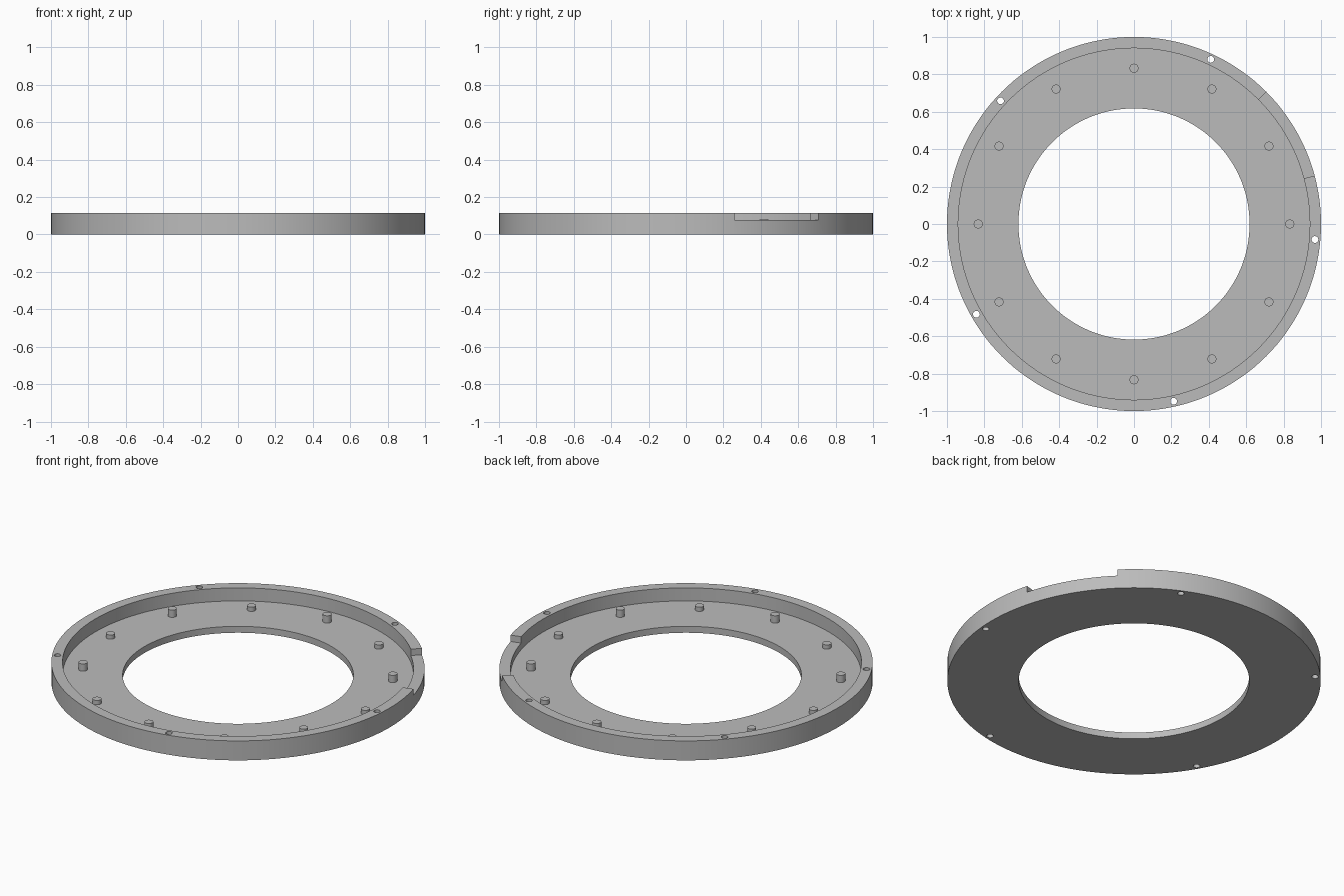
import bpy
import bmesh
from math import radians, cos, sin
from mathutils import Matrix

cube = bpy.data.objects.get("Cube")
if cube:
    bpy.data.objects.remove(cube, do_unlink=True)

HEIGHT, FLOOR, NOTCH_Z = 0.115, 0.038, 0.077
OUTER, RIM, HOLE = 1.0, 0.94, 0.618
PEG_RING, BOLT_RING = 0.833, 0.971

grey = bpy.data.materials.new("plain grey")
grey.use_nodes = True
colour = (0.5, 0.5, 0.5, 1)
grey.diffuse_color = colour
grey.node_tree.nodes["Principled BSDF"].inputs["Base Color"].default_value = colour


def polar(r, degrees, z=0):
    a = radians(degrees)
    return (r * cos(a), r * sin(a), z)


def make_object(name, bm):
    bmesh.ops.recalc_face_normals(bm, faces=bm.faces)
    mesh = bpy.data.meshes.new(name)
    bm.to_mesh(mesh)
    bm.free()
    mesh.materials.append(grey)
    ob = bpy.data.objects.new(name, mesh)
    bpy.context.collection.objects.link(ob)
    return ob


def add_cylinder(bm, r, location, z0, z1, sides=24):
    place = Matrix.Translation((location[0], location[1], (z0 + z1) / 2))
    bmesh.ops.create_cone(bm, cap_ends=True, segments=sides, radius1=r, radius2=r,
                          depth=z1 - z0, matrix=place)


def smooth(ob):
    bpy.ops.object.select_all(action='DESELECT')
    ob.select_set(True)
    bpy.context.view_layer.objects.active = ob
    bpy.ops.object.shade_smooth_by_angle(angle=radians(30))


# Ring with a raised outer rim, turned from its cross-section
bm = bmesh.new()
section = [(HOLE, 0), (OUTER, 0), (OUTER, HEIGHT), (RIM, HEIGHT), (RIM, FLOOR), (HOLE, FLOOR)]
verts = [bm.verts.new((r, 0, z)) for r, z in section]
edges = [bm.edges.new((v, verts[i - 1])) for i, v in enumerate(verts)]
bmesh.ops.spin(bm, geom=verts + edges, cent=(0, 0, 0), axis=(0, 0, 1),
               angle=radians(360), steps=144, use_merge=True)
bmesh.ops.remove_doubles(bm, verts=bm.verts, dist=1e-5)
ring = make_object("rimmed_ring", bm)

# Cutter for the rim notch, a curved wedge from 15 to 45 degrees
bm = bmesh.new()
angles = range(15, 46, 3)
outline = [polar(1.1, a, NOTCH_Z) for a in angles] + [polar(0.88, a, NOTCH_Z) for a in reversed(angles)]
base = bm.faces.new([bm.verts.new(p) for p in outline])
grown = bmesh.ops.extrude_face_region(bm, geom=[base])["geom"]
bmesh.ops.translate(bm, vec=(0, 0, 0.1),
                    verts=[g for g in grown if isinstance(g, bmesh.types.BMVert)])

# Cutters for the five bolt holes through the rim
for a in (65, 137.3, 209.8, 282.6, 355.1):
    add_cylinder(bm, 0.018, polar(BOLT_RING, a), -0.1, 0.3)
cutter = make_object("rim_cutter", bm)
cutter.hide_render = True

cut = ring.modifiers.new("rim cuts", 'BOOLEAN')
cut.operation = 'DIFFERENCE'
cut.solver = 'EXACT'
cut.object = cutter
bpy.context.view_layer.objects.active = ring
bpy.ops.object.modifier_apply(modifier=cut.name)
bpy.data.objects.remove(cutter, do_unlink=True)
smooth(ring)

# Twelve pegs on the floor, alternately short and tall
for i in range(12):
    bm = bmesh.new()
    top = FLOOR + (0.043 if i % 2 else 0.025)
    add_cylinder(bm, 0.024, polar(PEG_RING, i * 30), FLOOR - 0.01, top)
    smooth(make_object(f"peg_{i + 1}", bm))
